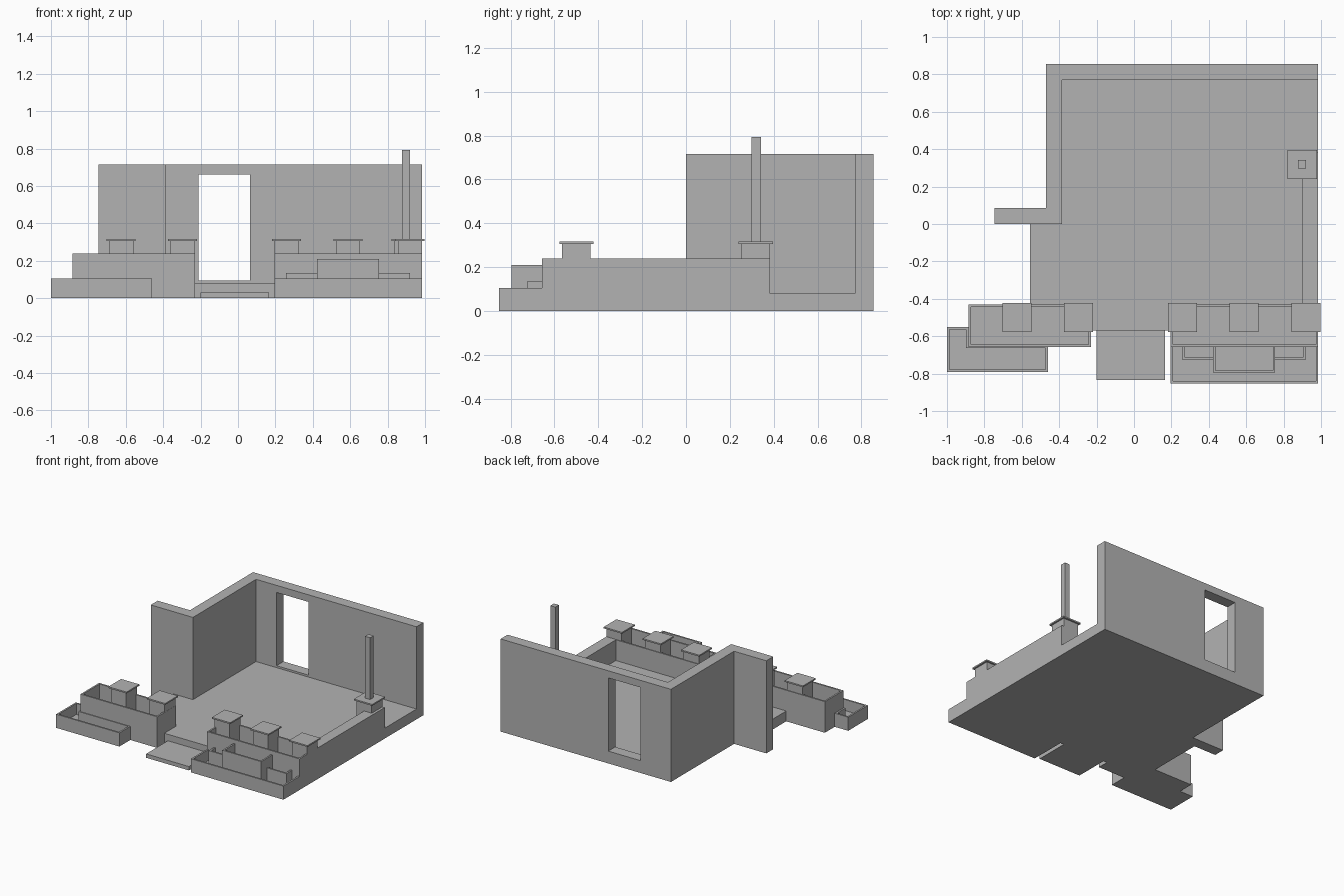
import bpy
import bmesh

cube = bpy.data.objects.get("Cube")
if cube:
    bpy.data.objects.remove(cube, do_unlink=True)

plaster = bpy.data.materials.new("plain_grey")
plaster.use_nodes = True
grey = (0.45, 0.45, 0.45, 1)
plaster.diffuse_color = grey
plaster.node_tree.nodes["Principled BSDF"].inputs["Base Color"].default_value = grey

RIM = 0.013
SLAB = 0.08
RAIL = 0.24


def prism(name, plan, z0, z1, hollow_to=None):
    """Extrude a plan outline; optionally sink the top inside a thin rim."""
    bm = bmesh.new()
    base = bm.faces.new([bm.verts.new((x, y, z0)) for x, y in plan])
    grown = bmesh.ops.extrude_face_region(bm, geom=[base], use_keep_orig=True)
    top_verts = [v for v in grown["geom"] if isinstance(v, bmesh.types.BMVert)]
    top = next(f for f in grown["geom"] if isinstance(f, bmesh.types.BMFace))
    bmesh.ops.translate(bm, verts=top_verts, vec=(0, 0, z1 - z0))
    bmesh.ops.recalc_face_normals(bm, faces=bm.faces[:])
    if hollow_to is not None:
        bmesh.ops.inset_region(bm, faces=[top], thickness=RIM, use_even_offset=True)
        rim_verts = list(top.verts)
        sunk = bmesh.ops.extrude_face_region(bm, geom=[top])
        low = [v for v in sunk["geom"] if isinstance(v, bmesh.types.BMVert)]
        bmesh.ops.translate(bm, verts=low, vec=(0, 0, hollow_to - z1))
        if top.is_valid and set(top.verts) == set(rim_verts):
            bm.faces.remove(top)
        bmesh.ops.recalc_face_normals(bm, faces=bm.faces[:])
    mesh = bpy.data.meshes.new(name)
    bm.to_mesh(mesh)
    bm.free()
    mesh.materials.append(plaster)
    obj = bpy.data.objects.new(name, mesh)
    bpy.context.collection.objects.link(obj)
    return obj


def block(name, x0, x1, y0, y1, z0, z1, hollow_to=None):
    return prism(name, [(x0, y0), (x1, y0), (x1, y1), (x0, y1)], z0, z1, hollow_to)


# Terrace floor with a tongue running out between the planters
prism("terrace_floor", [(-0.555, -0.43), (-0.23, -0.43), (-0.23, -0.57),
                        (0.195, -0.57), (0.195, -0.43), (0.985, -0.43),
                        (0.985, 0.77), (-0.385, 0.77), (-0.385, 0),
                        (-0.555, 0)], 0, SLAB)
block("entrance_step", -0.2, 0.165, -0.835, -0.57, 0, 0.03)

# House walls with a doorway
walls = prism("house_walls", [(-0.745, 0), (-0.385, 0), (-0.385, 0.77),
                              (0.985, 0.77), (0.985, 0.855), (-0.47, 0.855),
                              (-0.47, 0.085), (-0.745, 0.085)], 0, 0.715)
cutter = block("doorway_cutter", -0.21, 0.065, 0.7, 0.9, 0.095, 0.66)
cutter.hide_render = True
cut = walls.modifiers.new("doorway", 'BOOLEAN')
cut.operation = 'DIFFERENCE'
cut.solver = 'EXACT'
cut.object = cutter
depsgraph = bpy.context.evaluated_depsgraph_get()
opened = bpy.data.meshes.new_from_object(walls.evaluated_get(depsgraph))
walls.modifiers.clear()
walls.data = opened
bpy.data.objects.remove(cutter, do_unlink=True)

# Low side wall
block("side_parapet", 0.9, 0.985, -0.43, 0.384, SLAB, RAIL)

# Tall planters along the front edge
block("left_upper_planter", -0.885, -0.23, -0.657, -0.43, 0, RAIL, SLAB)
block("right_upper_planter", 0.195, 0.985, -0.657, -0.43, 0, RAIL, SLAB)

# Low planters in front; the backs merge into the tall planter wall
prism("left_lower_planter", [(-1, -0.79), (-0.46, -0.79), (-0.46, -0.65),
                             (-0.885, -0.65), (-0.885, -0.55), (-1, -0.55)],
      0, 0.105, 0.02)
BACK = -0.657 + RIM
block("right_lower_planter", 0.195, 0.985, -0.853, BACK, 0, 0.105, 0.02)
block("middle_flower_box", 0.422, 0.755, -0.795, BACK, 0.02, 0.21, 0.04)
for side, x0, x1 in (("left", 0.755 - RIM, 0.92), ("right", 0.256, 0.422 + RIM)):
    block(side + "_flower_box", x0, x1, -0.724, BACK, 0.02, 0.135, 0.04)


# Square piers with thin overhanging caps
def pier(name, x, y):
    for part, half, z0, z1 in (("_post", 0.065, SLAB, 0.305), ("_cap", 0.078, 0.305, 0.316)):
        block(name + part, x - half, x + half, y - half, y + half, z0, z1)


for i, x in enumerate((-0.625, -0.296, 0.26, 0.588, 0.92)):
    pier(f"front_pier_{i + 1}", x, -0.5)
pier("side_pier", 0.9, 0.318)

# Slim pole on the side pier
block("pole", 0.877, 0.92, 0.298, 0.341, 0.316, 0.793)
